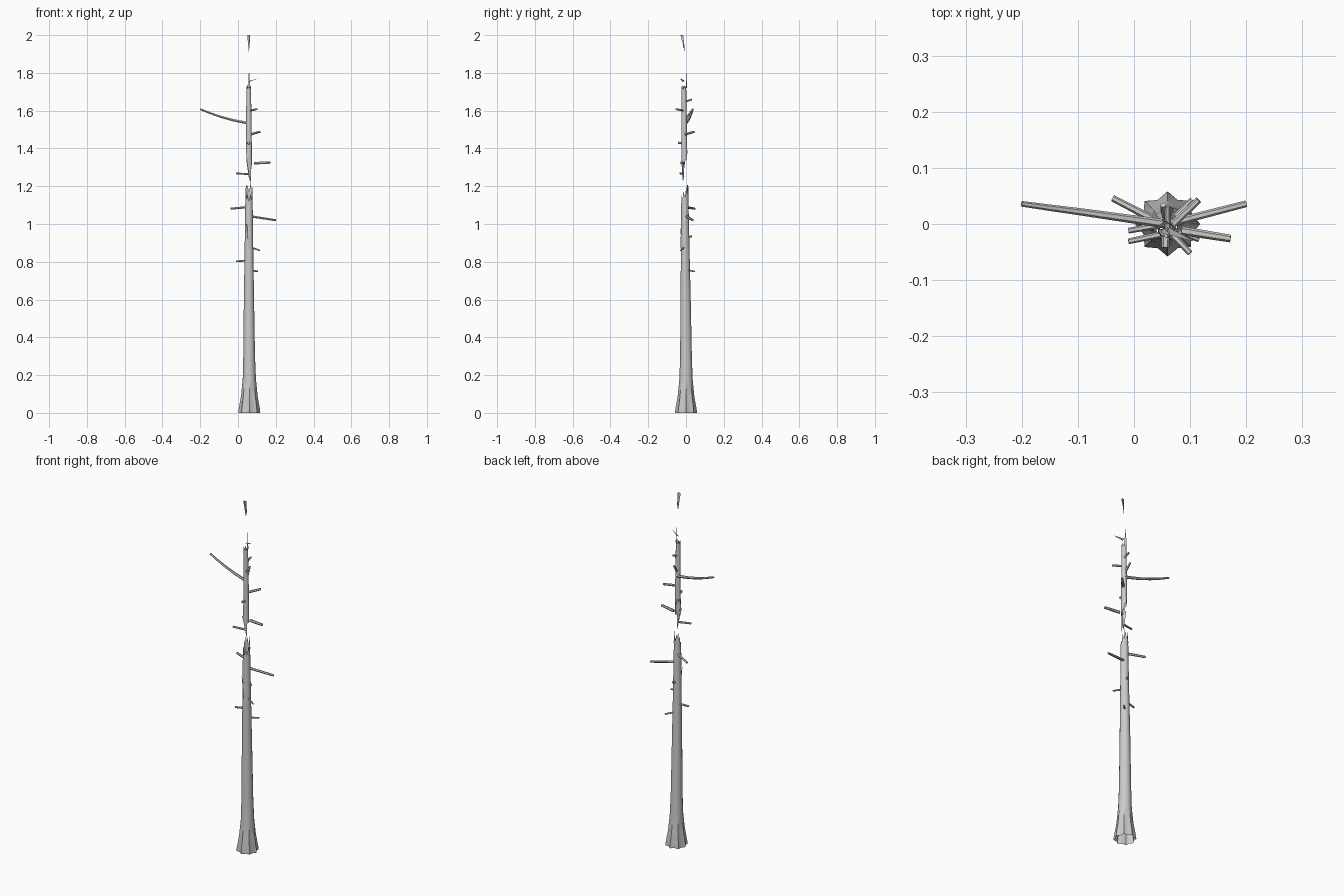
import bpy, bmesh, math
from mathutils import Vector

if "Cube" in bpy.data.objects:
    bpy.data.objects.remove(bpy.data.objects["Cube"])

N = 16


def finish(name, bm):
    me = bpy.data.meshes.new(name)
    bm.to_mesh(me)
    bm.free()
    ob = bpy.data.objects.new(name, me)
    bpy.context.collection.objects.link(ob)
    bpy.context.view_layer.objects.active = ob
    ob.select_set(True)
    bpy.ops.object.shade_smooth_by_angle(angle=math.radians(40))
    ob.select_set(False)


def shell(name, rings):
    """Open tube; ring = (cx, cy, radius, ridge depth, z or function of side)."""
    bm = bmesh.new()
    rows = []
    for cx, cy, r, ridge, z in rings:
        row = []
        for i in range(N):
            a = 2 * math.pi * i / N
            rr = r * (1 - ridge * (i % 2))
            row.append(bm.verts.new((cx + rr * math.cos(a), cy + rr * math.sin(a),
                                     z(i) if callable(z) else z)))
        rows.append(row)
    for lo, hi in zip(rows, rows[1:]):
        for i in range(N):
            j = (i + 1) % N
            bm.faces.new((lo[i], lo[j], hi[j], hi[i]))
    finish(name, bm)


def branch(name, pts, r0, r1, sides=6):
    """Tapered stick through points, with capped ends."""
    pts = [Vector(p) for p in pts]
    bm = bmesh.new()
    rows = []
    for k, p in enumerate(pts):
        d = (pts[min(k + 1, len(pts) - 1)] - pts[max(k - 1, 0)]).normalized()
        ref = Vector((0, 0, 1)) if abs(d.z) < 0.9 else Vector((1, 0, 0))
        u = d.cross(ref).normalized()
        v = d.cross(u)
        r = r0 + (r1 - r0) * k / (len(pts) - 1)
        rows.append([bm.verts.new(p + r * (math.cos(t) * u + math.sin(t) * v))
                     for t in (2 * math.pi * i / sides for i in range(sides))])
    for lo, hi in zip(rows, rows[1:]):
        for i in range(sides):
            j = (i + 1) % sides
            bm.faces.new((lo[i], lo[j], hi[j], hi[i]))
    bm.faces.new(rows[0])
    bm.faces.new(rows[-1])
    bmesh.ops.recalc_face_normals(bm, faces=bm.faces)
    finish(name, bm)


def splinter(name, base, width, tip):
    """Flat shard of wood: a base edge running to a point."""
    b, w, t = Vector(base), Vector(width), Vector(tip)
    bm = bmesh.new()
    bm.faces.new([bm.verts.new(p) for p in (b - w, b + w, t + w * 0.1, t - w * 0.1)])
    finish(name, bm)


# Lower trunk: flared root, ragged break that is higher at the back
def break_low(i):
    back = math.sin(2 * math.pi * i / N)
    return 1.155 + 0.025 * back + (0.03 if i % 2 else -0.015)


shell("lower_trunk", [
    (.06, 0, .058, .2, 0), (.06, 0, .057, .18, .015), (.06, 0, .044, .12, .09),
    (.06, 0, .035, .06, .18), (.059, 0, .031, .02, .3), (.058, -.002, .027, 0, .6),
    (.058, -.004, .023, 0, .85), (.058, -.006, .020, 0, 1.08),
    (.058, -.006, .019, 0, break_low)])

# Upper trunk: ragged at both ends
upper_bottom = lambda i: 1.335 - .05 * math.cos(2 * math.pi * (i - 14) / N) + .025 * (i % 2)
upper_top = lambda i: 1.725 + .012 * math.sin(i * 2.4)
shell("upper_trunk", [
    (.058, -.009, .016, 0, upper_bottom), (.058, -.009, .015, 0, 1.42),
    (.057, -.010, .014, 0, 1.57), (.057, -.011, .012, 0, upper_top)])

# Splinters: middle break, bark peel, top spike and floating tip shards
shards = [
    ((.056, -.022, 1.34), (.012, .003, 0), (.068, -.016, 1.22)),
    ((.050, -.016, 1.34), (.006, -.008, 0), (.060, -.012, 1.23)),
    ((.066, .010, 1.15), (.007, -.003, 0), (.068, .008, 1.22)),
    ((.048, .008, 1.15), (.007, .004, 0), (.045, .006, 1.21)),
    ((.062, -.026, .87), (.006, .002, 0), (.046, -.032, 1.0)),
    ((.060, .002, 1.72), (.006, -.003, 0), (.058, .005, 1.81)),
    ((.056, -.020, 2.0), (.007, .002, 0), (.058, -.012, 1.91)),
    ((.062, -.022, 2.0), (.002, .007, 0), (.060, -.006, 1.915)),
    ((.060, -.012, 1.755), (.002, .006, .003), (.105, -.03, 1.77)),
]
for k, s in enumerate(shards):
    splinter(f"splinter_{k + 1}", *s)

# Long curved branch
branch("long_branch", [(.058, 0, 1.533), (-.02, .011, 1.548), (-.09, .021, 1.567),
                       (-.15, .029, 1.588), (-.2, .036, 1.608)], .008, .005)

# Broken stubs: start, end, radius
stubs = [
    ((.06, -.01, 1.645), (.06, .032, 1.66), .006),
    ((.06, -.01, 1.60), (.1, -.052, 1.608), .006),
    ((.058, 0, 1.56), (.052, .034, 1.605), .006),
    ((.06, -.01, 1.473), (.115, .043, 1.488), .007),
    ((.056, -.01, 1.427), (.056, -.042, 1.43), .008),
    ((.085, -.012, 1.322), (.172, -.026, 1.325), .008),
    ((.06, -.016, 1.264), (-.01, -.031, 1.268), .006),
    ((.058, -.004, 1.09), (-.038, .046, 1.081), .007),
    ((.06, 0, 1.042), (.2, .036, 1.02), .007),
    ((.056, 0, .93), (.064, .03, .935), .007),
    ((.06, -.006, .88), (.115, -.028, .86), .005),
    ((.055, 0, .808), (-.01, -.012, .802), .006),
    ((.06, 0, .757), (.103, .044, .749), .005),
]
for k, (a, b, r) in enumerate(stubs):
    branch(f"branch_stub_{k + 1}", [a, b], r, r * 0.85)
